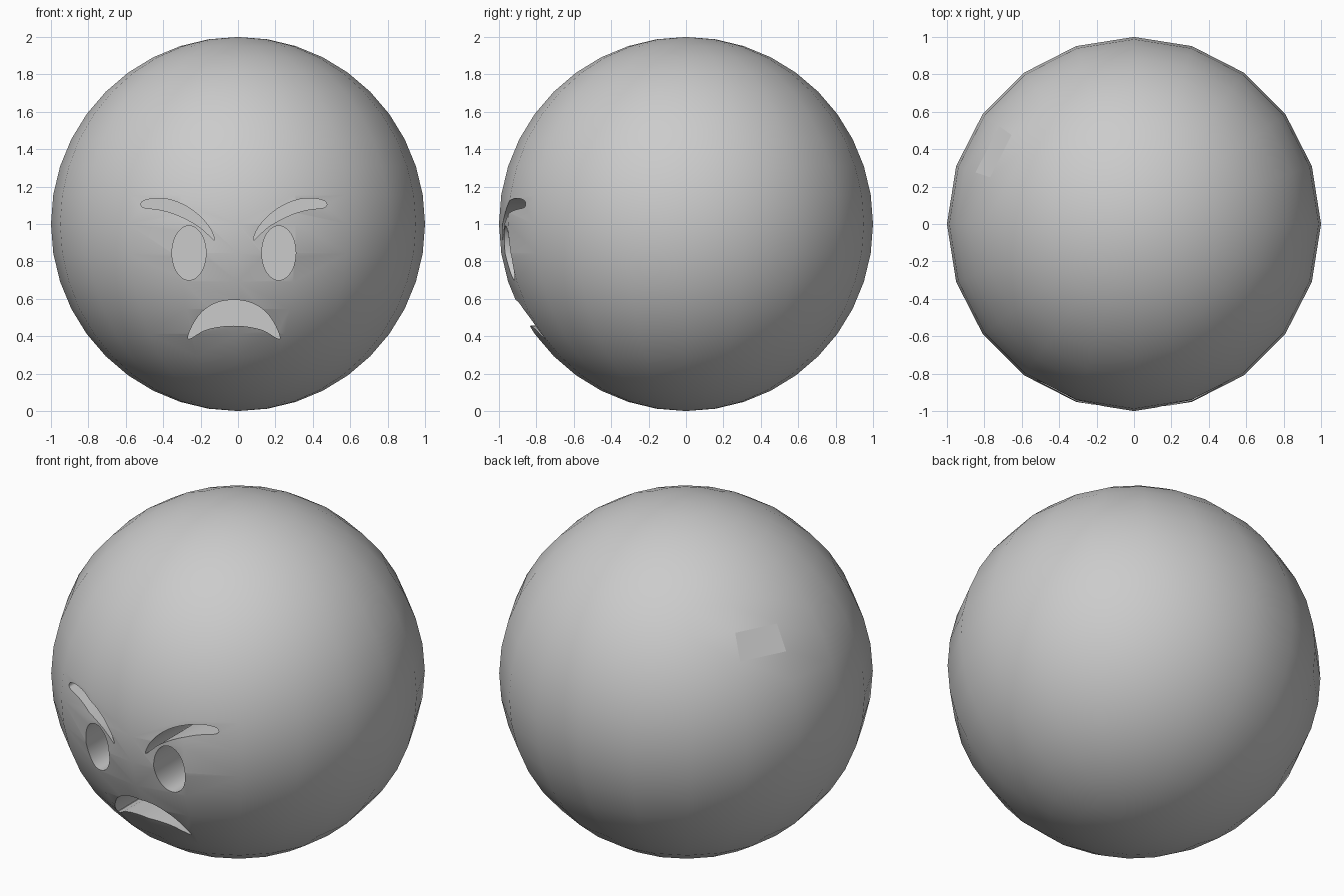
import bpy, bmesh, math
from mathutils import Vector

if "Cube" in bpy.data.objects:
    bpy.data.objects.remove(bpy.data.objects["Cube"], do_unlink=True)

FACE_X = -0.022                  # the face sits slightly off centre
FRONT, FLOOR = -1.2, -0.5        # extent of the recesses in y


def make_object(name, bm):
    mesh = bpy.data.meshes.new(name)
    bm.to_mesh(mesh)
    bm.free()
    obj = bpy.data.objects.new(name, mesh)
    bpy.context.collection.objects.link(obj)
    return obj


def smooth_loop(points, steps=5):
    """Closed curve running through the given points."""
    pts = [Vector(p) for p in points]
    n, out = len(pts), []
    for i in range(n):
        a, b, c, d = (pts[(i + k) % n] for k in (-1, 0, 1, 2))
        for s in range(steps):
            t = s / steps
            out.append(0.5 * (2 * b + (c - a) * t + (2 * a - 5 * b + 4 * c - d) * t ** 2
                              + (3 * b - a - 3 * c + d) * t ** 3))
    return out


def mirrored(points):
    return [(-x, z) for x, z in points]


def add_prism(bm, outline):
    """Closed solid from an x-z outline, reaching back into the ball."""
    front, back = ([bm.verts.new((x + FACE_X, y, z)) for x, z in outline]
                   for y in (FRONT, FLOOR))
    bm.faces.new(front)
    bm.faces.new(back[::-1])
    for i in range(len(front)):
        bm.faces.new((front[i], front[i - 1], back[i - 1], back[i]))


# Outlines of the features, measured from the middle of the face
eye = [(0.24 + 0.091 * math.cos(a), 0.845 + 0.145 * math.sin(a))
       for a in (math.tau * i / 40 for i in range(40))]
brow = smooth_loop([(0.104, 0.914), (0.125, 0.972), (0.18, 1.04), (0.26, 1.098),
                    (0.35, 1.132), (0.43, 1.136), (0.486, 1.122), (0.496, 1.1),
                    (0.475, 1.086), (0.39, 1.075), (0.3, 1.047), (0.2, 0.995),
                    (0.145, 0.95)])
mouth_half = [(0.09, 0.58), (0.165, 0.535), (0.215, 0.47), (0.245, 0.4),
              (0.232, 0.388), (0.16, 0.43), (0.08, 0.45)]
mouth = smooth_loop([(0, 0.594)] + mouth_half + [(0, 0.456)] + mirrored(mouth_half)[::-1])

# Ball
bm = bmesh.new()
bmesh.ops.create_uvsphere(bm, u_segments=20, v_segments=20, radius=1)
bmesh.ops.translate(bm, verts=bm.verts, vec=(0, 0, 1))
ball = make_object("ball_head", bm)

# Recessed eyes, brows and mouth
bm = bmesh.new()
for outline in (eye, mirrored(eye), brow, mirrored(brow), mouth):
    add_prism(bm, outline)
bmesh.ops.recalc_face_normals(bm, faces=bm.faces)
cutter = make_object("face_cutter", bm)
cutter.hide_render = True

cut = ball.modifiers.new("face_recesses", "BOOLEAN")
cut.operation, cut.solver, cut.object = "DIFFERENCE", "EXACT", cutter
bpy.ops.object.select_all(action="DESELECT")
ball.select_set(True)
bpy.context.view_layer.objects.active = ball
bpy.ops.object.modifier_apply(modifier=cut.name)
bpy.data.objects.remove(cutter, do_unlink=True)

# Smooth ball with one flat panel high on the back
bpy.ops.object.shade_smooth_by_angle(angle=math.radians(30))
az, el = math.radians(153), math.radians(31.5)
spot = Vector((math.cos(el) * math.cos(az), math.cos(el) * math.sin(az), 1 + math.sin(el)))
panel = min(ball.data.polygons, key=lambda p: (p.center - spot).length)
panel.use_smooth = False
